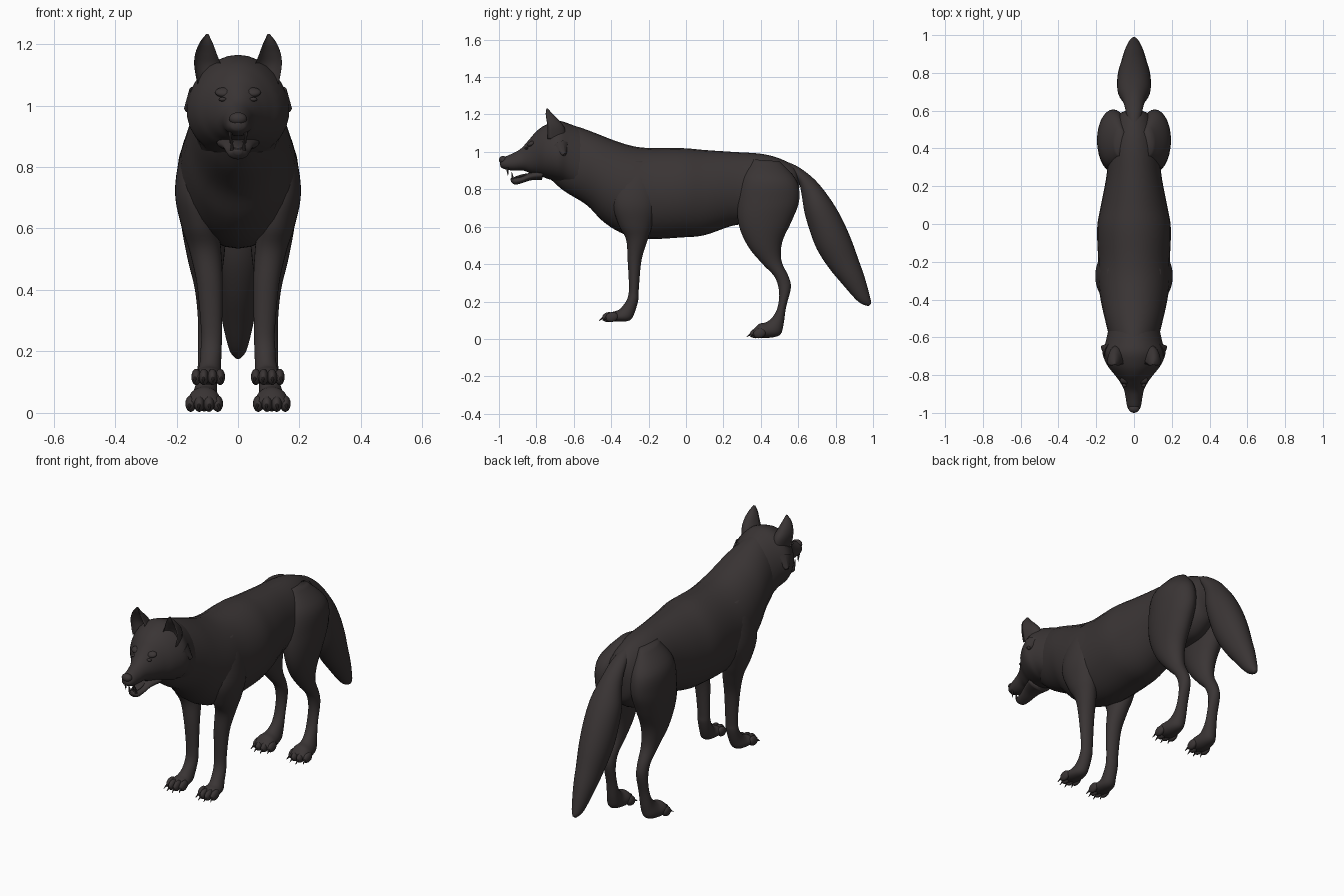
import bpy
import math
from mathutils import Vector, Matrix

default_cube = bpy.data.objects.get("Cube")
if default_cube:
    bpy.data.objects.remove(default_cube, do_unlink=True)

# One dark fur colour for the whole animal
fur = bpy.data.materials.new("dark_fur")
fur.use_nodes = True
fur_colour = (.042, .035, .035, 1)
fur.diffuse_color = fur_colour
shader = fur.node_tree.nodes["Principled BSDF"]
shader.inputs["Base Color"].default_value = fur_colour
shader.inputs["Roughness"].default_value = .8

SIDES = (("left", 1), ("right", -1))
SEGMENTS = 28
STEPS = 5


def add_mesh(name, verts, faces):
    """Make a smooth, fur coloured mesh object."""
    mesh = bpy.data.meshes.new(name)
    mesh.from_pydata(verts, [], faces)
    mesh.materials.append(fur)
    mesh.validate()
    obj = bpy.data.objects.new(name, mesh)
    bpy.context.collection.objects.link(obj)
    for polygon in mesh.polygons:
        polygon.use_smooth = True
    return obj


def spline(rows):
    """Interpolate the key rings smoothly along the loft."""
    keys = [Vector(row) for row in rows]
    result = []
    for i in range(len(keys) - 1):
        before, start = keys[max(i - 1, 0)], keys[i]
        end, after = keys[i + 1], keys[min(i + 2, len(keys) - 1)]
        for step in range(STEPS):
            t = step / STEPS
            slope_in, slope_out = (end - before) / 2, (after - start) / 2
            bend = (end - start) * 3 - slope_in * 2 - slope_out
            twist = (start - end) * 2 + slope_in + slope_out
            result.append(start + slope_in * t + bend * t * t + twist * t ** 3)
    return result + [keys[-1]]


def loft(name, rows, side=1, bias=0, cup=1):
    """Skin oval rings. Each row: first edge y, z; second edge y, z;
    half width; optional sideways centre. Cup folds the first edge inwards."""
    rings = spline([tuple(row) + (0,) * (6 - len(row)) for row in rows])
    verts = []
    for y1, z1, y2, z2, half_width, x in rings:
        middle = Vector((x, (y1 + y2) / 2, (z1 + z2) / 2))
        reach = Vector((0, (y1 - y2) / 2, (z1 - z2) / 2))
        for k in range(SEGMENTS):
            angle = math.tau * k / SEGMENTS
            c, s = math.cos(angle), math.sin(angle)
            point = middle + reach * (c * cup if c > 0 else c)
            point.x += max(half_width, .002) * s * (1 + bias * c)
            point.x *= side
            verts.append(point)
    faces = []
    for r in range(len(rings) - 1):
        for k in range(SEGMENTS):
            a, b = r * SEGMENTS + k, r * SEGMENTS + (k + 1) % SEGMENTS
            faces.append((a, b, b + SEGMENTS, a + SEGMENTS))
    last = (len(rings) - 1) * SEGMENTS
    faces.append(tuple(reversed(range(SEGMENTS))))
    faces.append(tuple(range(last, last + SEGMENTS)))
    obj = add_mesh(name, verts, faces)
    # Make every face point outwards
    import bmesh
    bm = bmesh.new()
    bm.from_mesh(obj.data)
    bmesh.ops.recalc_face_normals(bm, faces=bm.faces)
    bm.to_mesh(obj.data)
    bm.free()
    return obj


def blob(name, centre, size, pitch=0):
    """Add an ellipsoid."""
    bpy.ops.mesh.primitive_uv_sphere_add(segments=16, ring_count=10, radius=1)
    obj = bpy.context.object
    obj.name = name
    obj.matrix_world = (Matrix.Translation(centre) @ Matrix.Rotation(pitch, 4, 'X')
                        @ Matrix.Diagonal(Vector(size).to_4d()))
    obj.data.materials.append(fur)
    bpy.ops.object.shade_smooth()
    return obj


def spike(name, base, tip, radius):
    """Add a tapered claw or tooth."""
    base, tip = Vector(base), Vector(tip)
    direction = tip - base
    bpy.ops.mesh.primitive_cone_add(vertices=10, radius1=radius, radius2=radius / 6,
                                    depth=direction.length, location=(base + tip) / 2)
    obj = bpy.context.object
    obj.name = name
    obj.rotation_euler = direction.to_track_quat('Z', 'Y').to_euler()
    obj.data.materials.append(fur)
    bpy.ops.object.shade_smooth_by_angle()


def paw(name, x, y, z, side, size):
    """Add four toes with claws; y is the front of the toes."""
    for i, offset in enumerate((-.039, -.014, .014, .039)):
        back = .018 if i in (0, 3) else 0
        toe_x, toe_y = side * (x + offset * size), y + back
        blob(f"{name}_toe_{i}", (toe_x, toe_y + .03, z + .027),
             (.016 * size, .034, .026), .25)
        spread = offset * side / 5
        spike(f"{name}_claw_{i}", (toe_x, toe_y + .012, z + .03),
              (toe_x + spread, toe_y - .02, z + .008), .008)


# Torso and neck, from rump to throat
loft("body", [
    (.61, .86, .6, .74, .02), (.58, .92, .58, .67, .08),
    (.5, .965, .5, .61, .115), (.4, .99, .4, .6, .135),
    (.25, 1, .27, .61, .145), (.1, 1.01, .1, .555, .175),
    (-.02, 1.02, -.02, .543, .195), (-.18, 1.02, -.2, .535, .19),
    (-.28, 1.03, -.33, .56, .19), (-.38, 1.06, -.44, .625, .175),
    (-.47, 1.095, -.53, .715, .155), (-.55, 1.125, -.65, .79, .13),
    (-.63, 1.15, -.72, .85, .1)])

# Skull, cheeks and upper muzzle
loft("head", [
    (-.5, 1.1, -.56, .76, .13), (-.61, 1.145, -.64, .82, .15),
    (-.68, 1.165, -.69, .84, .166), (-.75, 1.145, -.75, .86, .14),
    (-.8, 1.11, -.79, .875, .105), (-.835, 1.07, -.83, .885, .077),
    (-.88, 1.02, -.87, .9, .054), (-.92, .995, -.92, .9, .044),
    (-.965, .975, -.96, .905, .037), (-.985, .96, -.985, .915, .026),
    (-.995, .945, -.993, .925, .01)], bias=-.12)
loft("lower_jaw", [
    (-.76, .91, -.77, .85, .07), (-.83, .89, -.83, .848, .05),
    (-.88, .868, -.88, .832, .038), (-.92, .862, -.915, .825, .03),
    (-.94, .858, -.935, .84, .012)])
blob("tongue", (0, -.875, .872), (.022, .05, .008), .25)
blob("nose", (0, -.978, .957), (.029, .022, .021))

# Bushy tail
loft("tail", [
    (.53, .95, .57, .86, .035), (.6, .92, .605, .83, .045),
    (.69, .85, .62, .76, .06), (.77, .75, .635, .67, .085),
    (.83, .65, .665, .57, .09), (.88, .54, .7, .48, .085),
    (.92, .43, .76, .385, .07), (.955, .33, .83, .3, .055),
    (.985, .22, .92, .2, .03), (.99, .19, .975, .175, .01)])

front_leg = [
    (-.3, .95, -.22, .95, .02, .12), (-.37, .85, -.17, .85, .05, .135),
    (-.39, .72, -.16, .72, .06, .145), (-.36, .61, -.18, .61, .06, .125),
    (-.32, .53, -.205, .53, .052, .107), (-.312, .42, -.238, .42, .042, .092),
    (-.305, .28, -.253, .26, .034, .086), (-.312, .22, -.255, .21, .034, .087),
    (-.335, .18, -.275, .14, .035, .09), (-.36, .155, -.3, .1, .04, .095),
    (-.39, .145, -.36, .092, .046, .097), (-.43, .125, -.42, .1, .04, .097)]
hind_leg = [
    (.36, .96, .5, .95, .03, .07), (.3, .86, .59, .85, .08, .105),
    (.275, .72, .605, .74, .085, .11), (.285, .6, .565, .63, .075, .11),
    (.335, .49, .515, .52, .06, .105), (.41, .4, .51, .42, .042, .1),
    (.475, .33, .55, .33, .032, .1), (.498, .25, .56, .27, .03, .1),
    (.49, .17, .535, .17, .03, .1), (.465, .12, .52, .07, .034, .103),
    (.43, .09, .5, .02, .042, .108), (.39, .08, .43, .005, .052, .11),
    (.36, .05, .37, .012, .045, .11)]
ear = [
    (-.84, 1.07, -.64, 1.07, .04, .092), (-.83, 1.12, -.65, 1.13, .044, .098),
    (-.81, 1.16, -.68, 1.17, .036, .104), (-.785, 1.2, -.715, 1.205, .022, .104),
    (-.755, 1.232, -.738, 1.232, .004, .1)]

for label, side in SIDES:
    # Legs and paws
    loft(f"{label}_front_leg", front_leg, side)
    loft(f"{label}_hind_leg", hind_leg, side)
    paw(f"{label}_front_paw", .097, -.445, .09, side, 1)
    paw(f"{label}_hind_paw", .11, .345, .003, side, 1.12)
    # Ears, folded into a hollow at the front
    loft(f"{label}_ear", ear, side, cup=-.45)
    # Eyes and brow ridges
    blob(f"{label}_eye", (side * .05, -.853, 1.02), (.013, .01, .007))
    blob(f"{label}_brow", (side * .045, -.827, 1.043), (.03, .022, .014), .5)
    # Pointed cheek fur
    spike(f"{label}_cheek_tuft", (side * .125, -.67, 1.02), (side * .17, -.65, .985), .05)
    # Fangs
    spike(f"{label}_upper_fang", (side * .025, -.955, .915), (side * .025, -.952, .875), .008)
    spike(f"{label}_lower_fang", (side * .019, -.925, .855), (side * .02, -.932, .892), .007)
